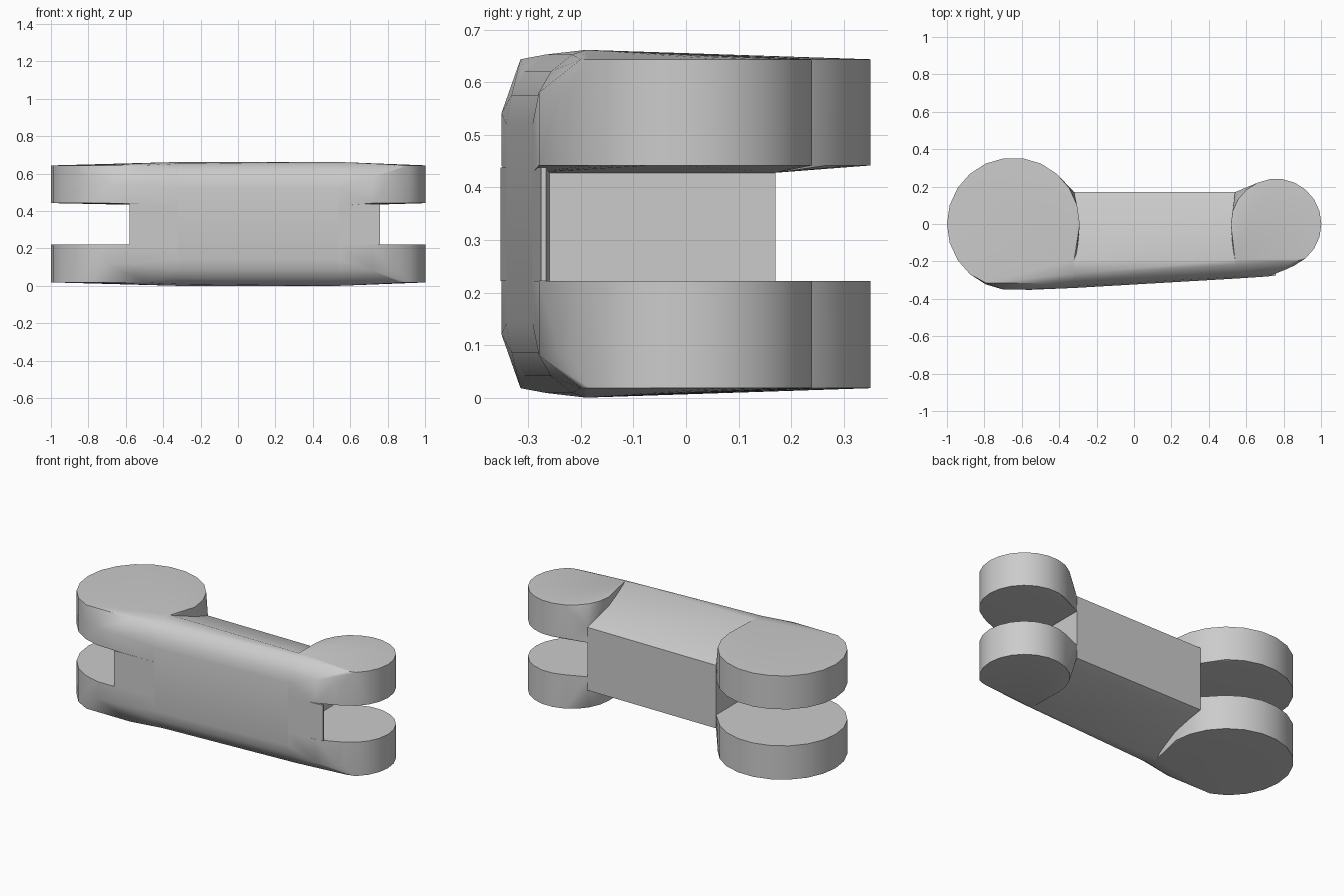
import bpy
import bmesh
from math import cos, sin, tau, radians

cube = bpy.data.objects.get("Cube")
if cube:
    bpy.data.objects.remove(cube, do_unlink=True)

MID = 0.331                      # height of the symmetry plane
BEAM_LEFT, BEAM_RIGHT = -0.32, 0.54
SLOT_LOW, SLOT_HIGH = 0.222, 0.428

grey = bpy.data.materials.new("light grey")
grey.use_nodes = True
colour = (0.6, 0.6, 0.6, 1)
grey.diffuse_color = colour
grey.node_tree.nodes["Principled BSDF"].inputs["Base Color"].default_value = colour


def hull(name, points):
    """Solid wrapped around a set of points, smooth with sharp edges kept."""
    bm = bmesh.new()
    for p in points:
        bm.verts.new(p)
    bmesh.ops.remove_doubles(bm, verts=bm.verts[:], dist=0.001)
    result = bmesh.ops.convex_hull(bm, input=bm.verts[:])
    spare = {v for v in result["geom_interior"] + result["geom_unused"]
             if isinstance(v, bmesh.types.BMVert)}
    bmesh.ops.delete(bm, geom=list(spare), context="VERTS")
    bmesh.ops.dissolve_limit(bm, angle_limit=radians(1),
                             verts=bm.verts[:], edges=bm.edges[:])
    bmesh.ops.recalc_face_normals(bm, faces=bm.faces[:])
    mesh = bpy.data.meshes.new(name)
    bm.to_mesh(mesh)
    bm.free()
    mesh.materials.append(grey)
    obj = bpy.data.objects.new(name, mesh)
    bpy.context.collection.objects.link(obj)
    bpy.ops.object.select_all(action="DESELECT")
    obj.select_set(True)
    bpy.context.view_layer.objects.active = obj
    bpy.ops.object.shade_smooth_by_angle(angle=radians(32))
    return obj


def section(x, front):
    """Half cross-section of the beam: (x, y, height from the middle)."""
    return [(x, 0.17, 0.19), (x, -0.19, 0.331), (x, front + 0.075, 0.322),
            (x, front + 0.035, 0.29), (x, front + 0.01, 0.245), (x, front, 0.19)]


def circle(cx, radius, count=22):
    return [(cx + radius * cos(tau * i / count), radius * sin(tau * i / count))
            for i in range(count)]


left_section = section(BEAM_LEFT, -0.342)
right_section = section(BEAM_RIGHT, -0.292)

# Central beam
hull("beam", [(x, y, MID + s * h) for s in (1, -1)
              for x, y, h in left_section + right_section])


def fork_arm(name, side, outline, ends, rim, clamp):
    """Rounded fork lug blended into the end section of the beam."""
    inner = SLOT_HIGH if side > 0 else SLOT_LOW
    tip = inner + (0.014 if side > 0 else 0)
    pts = [(x, y, MID + side * h) for x, y, h in ends]
    pts += [(x, y, inner) for x, y, h in (ends[0], ends[-1])]
    for x, y in outline:
        height = rim if y < clamp else 0.313
        pts += [(x, y, tip), (x, y, MID + side * height),
                (x, max(y, clamp), MID + side * 0.313)]
    hull(name, pts)


# Fork lugs at both ends, upper and lower
large = circle(-0.645, 0.355)
small = circle(0.76, 0.242) + [(0.72, -0.28), (0.82, -0.24), (0.9, -0.19)]
for label, side in (("upper", 1), ("lower", -1)):
    fork_arm(label + "_large_lug", side, large, left_section, 0.21, -0.315)
    fork_arm(label + "_small_lug", side, small, right_section, 0.25, -0.2)

# Thin front lips closing part of each slot
for name, plan in (
    ("large_slot_lip", [(-0.58, -0.353), (-0.58, -0.34), (-0.32, -0.342), (-0.32, -0.26)]),
    ("small_slot_lip", [(0.76, -0.276), (0.76, -0.266), (0.54, -0.292), (0.54, -0.26)]),
):
    hull(name, [(x, y, z) for x, y in plan for z in (SLOT_LOW, SLOT_HIGH + 0.01)])
